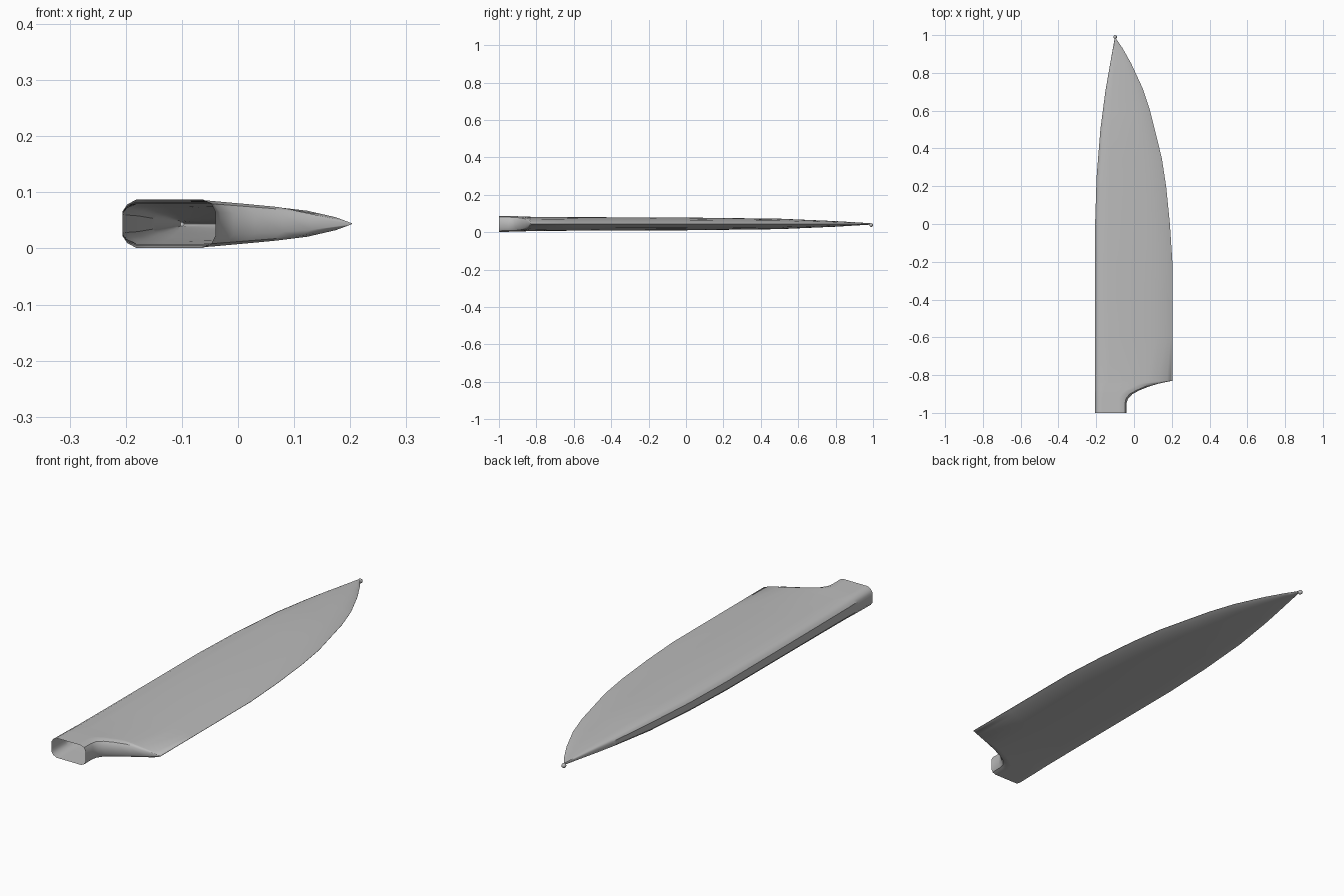
import bpy, bmesh, math

if "Cube" in bpy.data.objects:
    bpy.data.objects.remove(bpy.data.objects["Cube"], do_unlink=True)

steel = bpy.data.materials.new("satin grey")
steel.use_nodes = True
grey = (0.5, 0.5, 0.5, 1)
steel.diffuse_color = grey
steel.node_tree.nodes["Principled BSDF"].inputs["Base Color"].default_value = grey

MID = 0.044


def sample(table, t):
    """Straight-line lookup in a list of (position, value) pairs."""
    for (a, va), (b, vb) in zip(table, table[1:]):
        if t <= b:
            return va + (vb - va) * max(0, (t - a) / (b - a))
    return table[-1][1]


# Outline of the spine and of the heel and cutting edge, along y
spine = [(-1, -.206), (0, -.206), (.25, -.198), (.5, -.178), (.7, -.152),
         (.85, -.126), (.985, -.102)]
edge = [(-1, -.04), (-.95, -.04), (-.925, -.032), (-.9, -.008), (-.88, .03),
        (-.86, .08), (-.845, .13), (-.83, .203), (-.2, .203), (0, .19),
        (.2, .17), (.35, .147), (.6, .085), (.72, .045), (.85, -.015),
        (.93, -.06), (.985, -.098)]
# Half thickness along the length, and its falloff from spine to edge
thickness = [(-1, .043), (-.9, .041), (-.8, .037), (0, .034), (.5, .028),
             (.8, .015), (.95, .006), (.985, .004)]
falloff = [(0, 1), (.38, 1), (.5, .92), (.65, .8), (.8, .62), (.93, .3), (1, .02)]


def section(y):
    """Closed ring of points around the sheath at y."""
    x0, x1, t = sample(spine, y), sample(edge, y), sample(thickness, y)
    heel = y < -.835
    full = .409 if heel else x1 - x0
    bevel = .06 * full
    lip = sample([(-.95, .022), (-.85, .06)], y) if heel else .07 * full
    a, b = x0 + bevel, x1 - lip
    xs = [x0, x0 + .35 * bevel] + [a + (b - a) * i / 7 for i in range(8)]
    xs += [x1 - .35 * lip, x1]
    hs = [t * sample(falloff, (x - x0) / full) for x in xs]
    hs[0] *= .5
    hs[1] *= .8
    if heel:
        hs[-2] *= .86
        hs[-1] *= .5
    top = [(x, y, MID + h) for x, h in zip(xs, hs)]
    bottom = [(x, y, MID - h) for x, h in zip(xs, hs)]
    return top + bottom[::-1]


# Hollow blade sheath, open at the handle end
bm = bmesh.new()
stations = sorted({p[0] for p in spine + edge + thickness} - {-.8} | {-.6, -.4})
rings = [[bm.verts.new(p) for p in section(y)] for y in stations]
for r, s in zip(rings, rings[1:]):
    for i in range(len(r)):
        j = (i + 1) % len(r)
        bm.faces.new((r[i], r[j], s[j], s[i]))
bm.faces.new(rings[-1])
bmesh.ops.recalc_face_normals(bm, faces=bm.faces)
mesh = bpy.data.meshes.new("blade_sheath")
bm.to_mesh(mesh)
bm.free()
sheath = bpy.data.objects.new("blade_sheath", mesh)
bpy.context.collection.objects.link(sheath)

# Small bead at the point
bpy.ops.mesh.primitive_uv_sphere_add(segments=12, ring_count=8, radius=.01,
                                     location=(-.1, .99, .038))
bead = bpy.context.object
bead.name = "tip_bead"

for ob in (sheath, bead):
    ob.data.materials.append(steel)
    bpy.ops.object.select_all(action="DESELECT")
    ob.select_set(True)
    bpy.context.view_layer.objects.active = ob
    bpy.ops.object.shade_smooth_by_angle(angle=math.radians(35))
